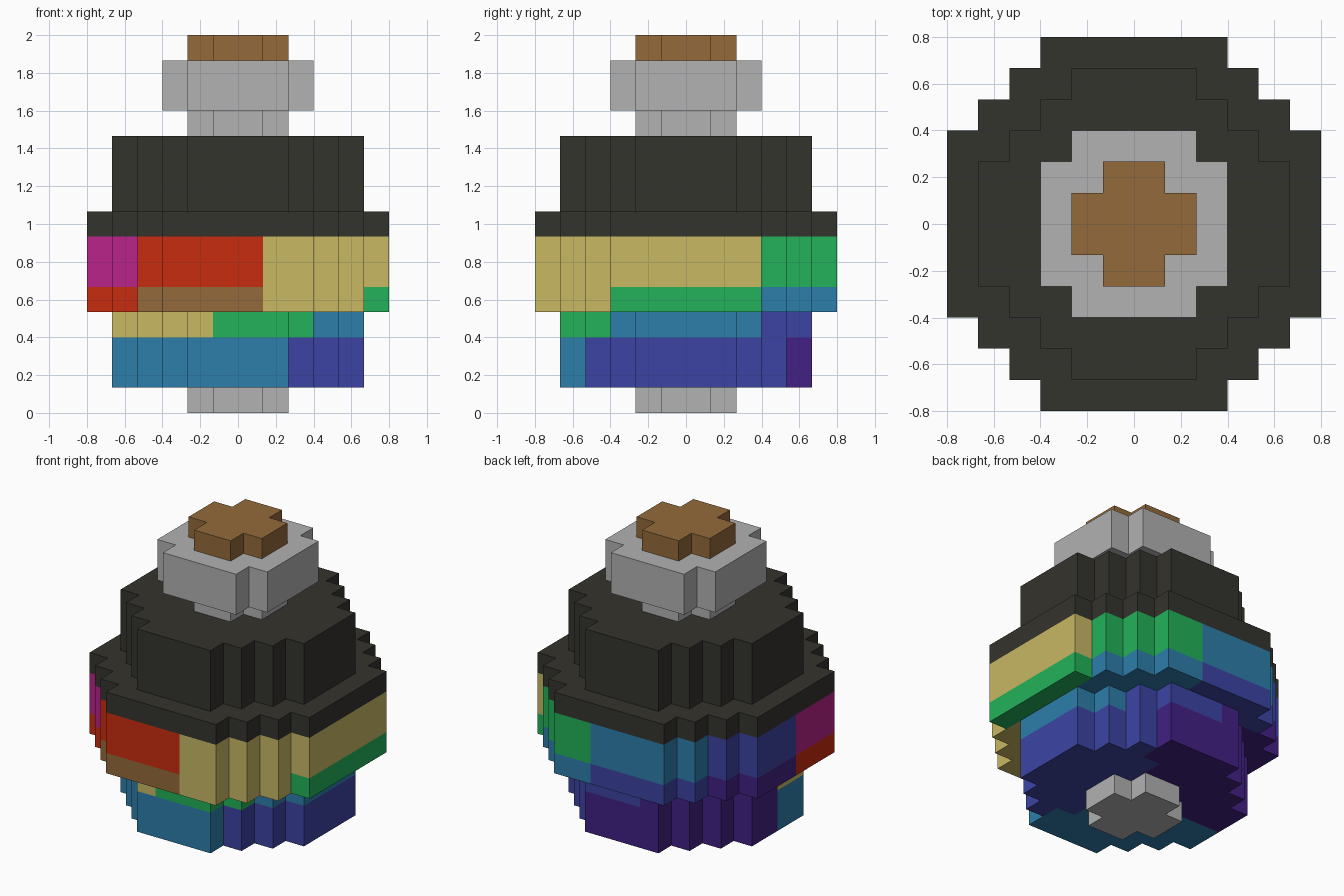
import bpy, bmesh, math

if "Cube" in bpy.data.objects:
    bpy.data.objects.remove(bpy.data.objects["Cube"], do_unlink=True)

U = 2 / 15  # size of one block

# Flat colours, given as sRGB bytes
COLOURS = {
    "light_grey": (178, 178, 178), "brown": (148, 106, 58),
    "charcoal": (52, 51, 45), "magenta": (185, 35, 138),
    "red": (200, 44, 15), "gold": (200, 184, 100),
    "green": (35, 178, 90), "blue": (45, 126, 171),
    "indigo": (60, 68, 164), "purple": (66, 32, 132),
}


def to_linear(byte):
    c = byte / 255
    return c / 12.92 if c <= 0.04045 else ((c + 0.055) / 1.055) ** 2.4


def make_material(name, rgb):
    mat = bpy.data.materials.new(name)
    colour = [to_linear(b) for b in rgb] + [1]
    mat.use_nodes = True
    mat.diffuse_color = colour
    for node in mat.node_tree.nodes:
        if node.type == 'BSDF_PRINCIPLED':
            node.inputs["Base Color"].default_value = colour
    return mat


MATERIALS = {name: make_material(name, rgb) for name, rgb in COLOURS.items()}

# Stepped round outlines: (half width, diamond limit that trims the corners)
PLUS, SMALL, MEDIUM, LARGE = (2, 2), (3, 4), (5, 6), (6, 8)

# Tiers from the bottom up: name, outline, height in blocks, and the colours
# of equal sectors, running anticlockwise from the -x side
TIERS = [
    ("base_foot", PLUS, 1, "light_grey"),
    ("lower_body", MEDIUM, 2, "blue indigo purple"),
    ("lower_band", MEDIUM, 1, "gold green blue indigo purple"),
    ("middle_band", LARGE, 1, "red brown gold green blue indigo purple"),
    ("upper_band", LARGE, 2, "magenta red gold gold green blue indigo"),
    ("dark_rim", LARGE, 1, "charcoal"),
    ("dark_shoulder", MEDIUM, 3, "charcoal"),
    ("neck", PLUS, 1, "light_grey"),
    ("collar", SMALL, 2, "light_grey"),
    ("stopper", PLUS, 1, "brown"),
]


def inside(x, y, outline):
    """True if the block centred on x, y lies in the outline."""
    if outline is None:
        return False
    half, limit = outline
    return max(abs(x), abs(y)) < half and abs(x) + abs(y) <= limit


def build_tier(name, outline, z0, z1, sectors, below, above):
    names = sectors.split()
    slots = list(dict.fromkeys(names))
    bm = bmesh.new()

    def quad(points, slot):
        face = bm.faces.new([bm.verts.new([c * U for c in p]) for p in points])
        face.material_index = slot

    half = outline[0]
    centres = [i + 0.5 for i in range(-half, half)]
    for x in centres:
        for y in centres:
            if not inside(x, y, outline):
                continue
            turn = math.atan2(y, x) / math.tau + 0.5
            slot = slots.index(names[int(turn * len(names))])
            ring = [(x - .5, y - .5), (x + .5, y - .5),
                    (x + .5, y + .5), (x - .5, y + .5)]
            # Caps, only where the next tier leaves them open
            if not inside(x, y, above):
                quad([(a, b, z1) for a, b in ring], slot)
            if not inside(x, y, below):
                quad([(a, b, z0) for a, b in reversed(ring)], slot)
            # Walls on the outer edge
            for k, (dx, dy) in enumerate([(0, -1), (1, 0), (0, 1), (-1, 0)]):
                if not inside(x + dx, y + dy, outline):
                    p, q = ring[k], ring[(k + 1) % 4]
                    quad([(*p, z0), (*q, z0), (*q, z1), (*p, z1)], slot)

    bmesh.ops.remove_doubles(bm, verts=bm.verts, dist=0.001)
    mesh = bpy.data.meshes.new(name)
    bm.to_mesh(mesh)
    bm.free()
    for slot_name in slots:
        mesh.materials.append(MATERIALS[slot_name])
    bpy.context.collection.objects.link(bpy.data.objects.new(name, mesh))


# Stack the tiers
z = 0
outlines = [None] + [tier[1] for tier in TIERS] + [None]
for i, (name, outline, height, sectors) in enumerate(TIERS):
    build_tier(name, outline, z, z + height, sectors, outlines[i], outlines[i + 2])
    z += height
